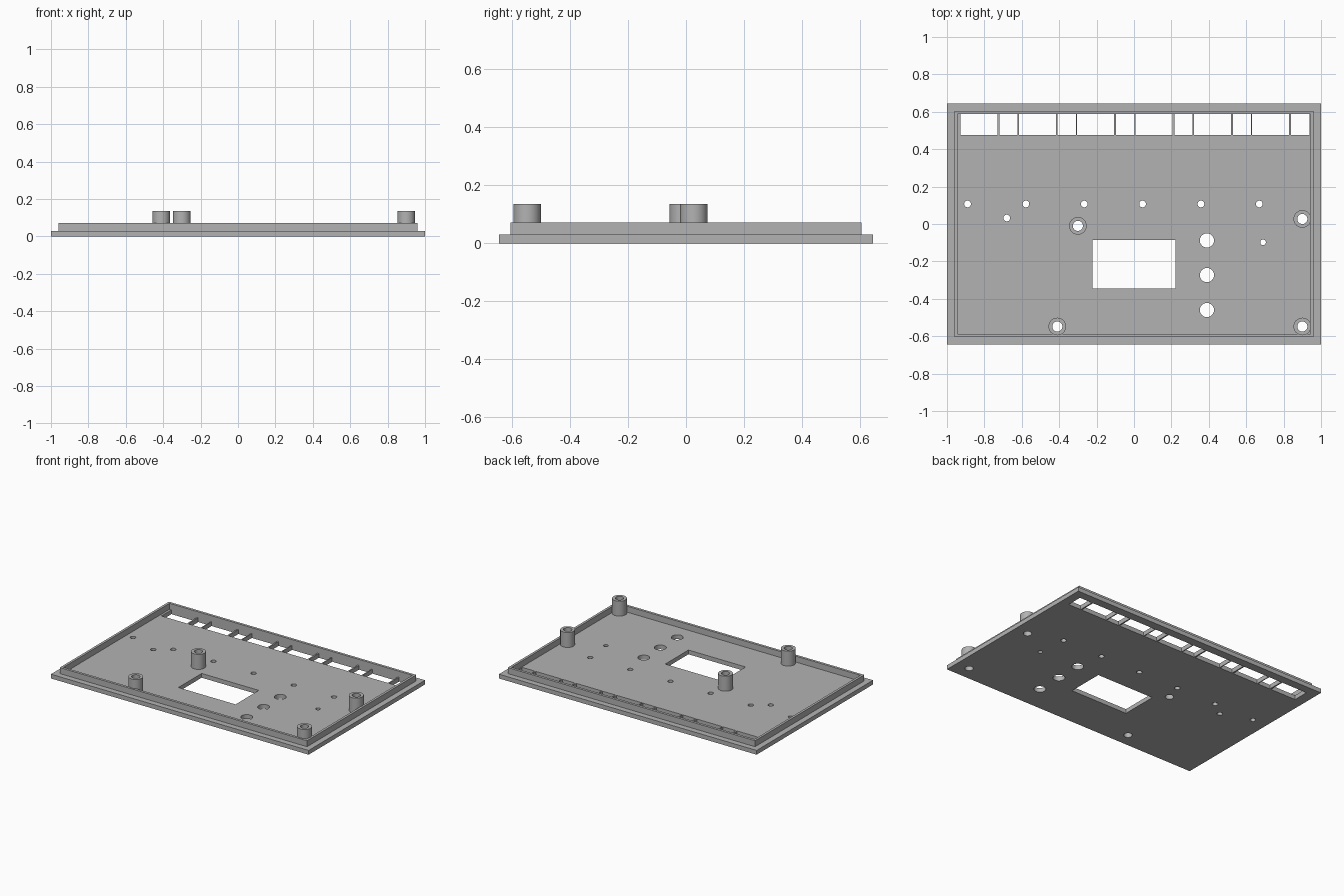
import bpy, bmesh, math

cube = bpy.data.objects.get("Cube")
if cube:
    bpy.data.objects.remove(cube, do_unlink=True)

grey = bpy.data.materials.new("plain grey")
grey.use_nodes = True
GREY = (0.45, 0.45, 0.45, 1)
grey.diffuse_color = GREY
grey.node_tree.nodes["Principled BSDF"].inputs["Base Color"].default_value = GREY


def rect(x0, x1, y0, y1):
    return [(x0, y0), (x1, y0), (x1, y1), (x0, y1)]


def circle(x, y, r, n=32):
    steps = [2 * math.pi * i / n for i in range(n)]
    return [(x + r * math.cos(a), y + r * math.sin(a)) for a in steps]


def extrude(name, loops, z0, z1):
    """Extrude an outline; any loops inside it become holes."""
    curve = bpy.data.curves.new(name, "CURVE")
    curve.dimensions = "2D"
    curve.fill_mode = "BOTH"
    curve.extrude = (z1 - z0) / 2
    for loop in loops:
        spline = curve.splines.new("POLY")
        spline.points.add(len(loop) - 1)
        for point, (x, y) in zip(spline.points, loop):
            point.co = (x, y, 0, 1)
        spline.use_cyclic_u = True
    temp = bpy.data.objects.new(name + "_outline", curve)
    bpy.context.collection.objects.link(temp)
    bpy.context.view_layer.update()
    mesh = bpy.data.meshes.new_from_object(
        temp.evaluated_get(bpy.context.evaluated_depsgraph_get()))
    bpy.data.objects.remove(temp, do_unlink=True)
    # Weld the caps to the walls and place the part at its height
    bm = bmesh.new()
    bm.from_mesh(mesh)
    bmesh.ops.remove_doubles(bm, verts=bm.verts, dist=0.0001)
    bmesh.ops.recalc_face_normals(bm, faces=bm.faces)
    bmesh.ops.translate(bm, verts=bm.verts, vec=(0, 0, (z0 + z1) / 2))
    bm.to_mesh(mesh)
    bm.free()
    mesh.name = name
    mesh.materials.clear()
    mesh.materials.append(grey)
    obj = bpy.data.objects.new(name, mesh)
    bpy.context.collection.objects.link(obj)
    bpy.ops.object.select_all(action="DESELECT")
    obj.select_set(True)
    bpy.context.view_layer.objects.active = obj
    bpy.ops.object.shade_smooth_by_angle(angle=math.radians(30))
    return obj


FLOOR, RIM_TOP, POST_TOP = 0.03, 0.072, 0.135
PITCH = 0.312
POST_R, BORE_R = 0.047, 0.027
posts = {
    "centre_post": (-0.30, -0.01),
    "back_left_post": (0.90, 0.027),
    "front_right_post": (-0.41, -0.548),
    "front_left_post": (0.90, -0.548),
}

# Face plate: display window, buttons, small holes, terminal slots
plate = [rect(-1, 1, -0.645, 0.645), rect(-0.222, 0.222, -0.344, -0.086)]
plate += [circle(0.39, y, 0.038) for y in (-0.088, -0.273, -0.46)]
plate += [circle(-0.68, 0.032, 0.018), circle(0.69, -0.098, 0.015)]
plate += [circle(x, y, BORE_R) for x, y in posts.values()]
for i in range(6):
    x = -0.928 + i * PITCH
    plate.append(rect(x, x + 0.198, 0.476, 0.587))
    plate.append(rect(x + 0.208, x + 0.306, 0.476, 0.587))
    plate.append(circle(-0.89 + i * PITCH, 0.107, 0.018))
extrude("face_plate", plate, 0, FLOOR)

# Raised rim set in from the plate edge
extrude("rim", [rect(-0.96, 0.96, -0.605, 0.605),
                rect(-0.943, 0.943, -0.587, 0.587)], FLOOR, RIM_TOP)

# Hollow mounting posts
for name, (x, y) in posts.items():
    extrude(name, [circle(x, y, POST_R), circle(x, y, BORE_R)], FLOOR, POST_TOP)
